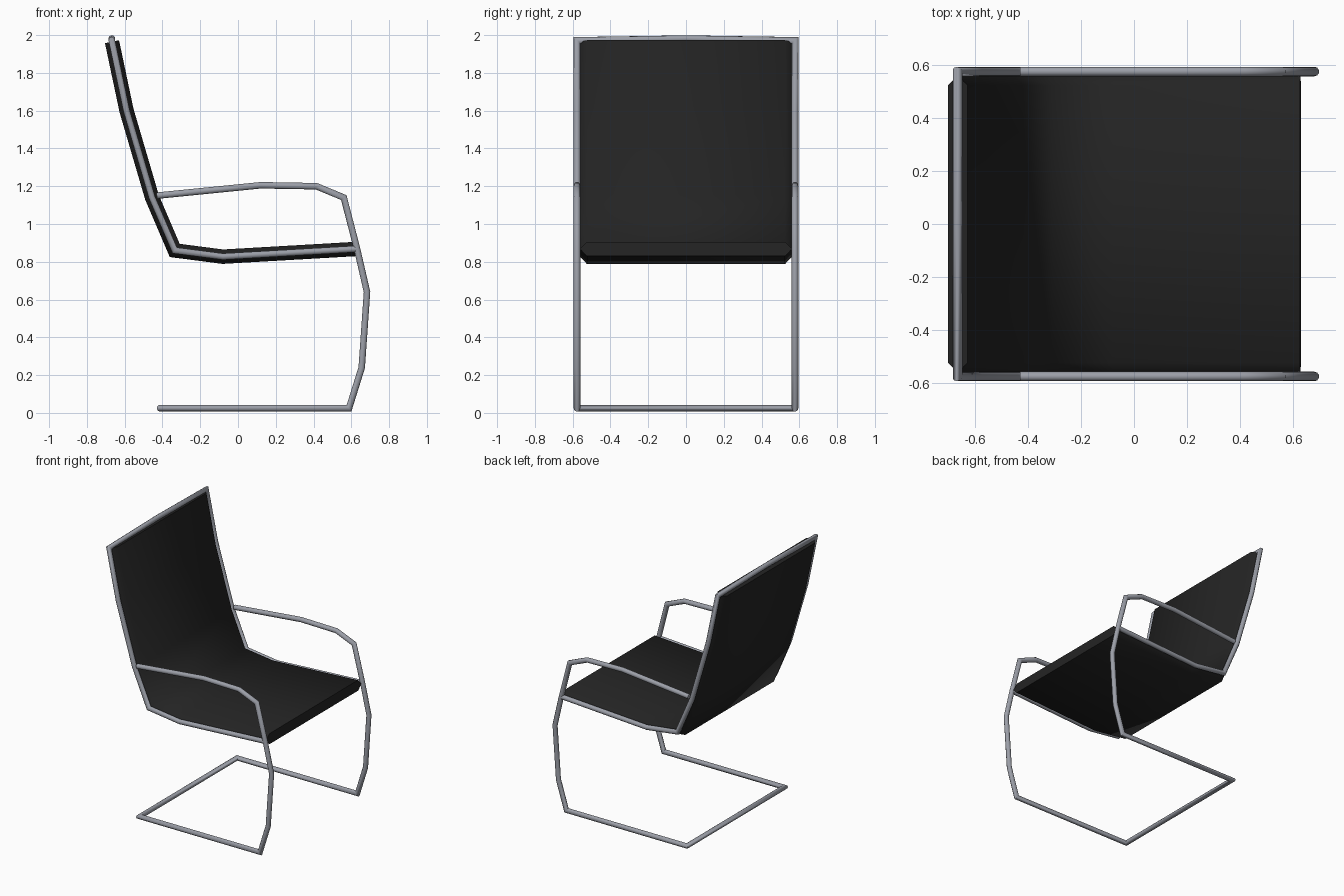
import bpy, bmesh
from math import cos, sin, pi, radians
from mathutils import Vector

cube = bpy.data.objects.get("Cube")
if cube:
    bpy.data.objects.remove(cube, do_unlink=True)

HALF_W = 0.577   # tube centre line to middle of chair
TUBE_R = 0.018


def material(name, rgb, rough, metal=0.0):
    m = bpy.data.materials.new(name)
    m.use_nodes = True
    m.diffuse_color = (*rgb, 1)
    bsdf = m.node_tree.nodes["Principled BSDF"]
    bsdf.inputs["Base Color"].default_value = (*rgb, 1)
    bsdf.inputs["Roughness"].default_value = rough
    bsdf.inputs["Metallic"].default_value = metal
    return m


def sweep(name, path, section, mat, angle):
    """Carry a flat section along a path, mitred at each bend and capped."""
    path = [Vector(p) for p in path]
    dirs = [(b - a).normalized() for a, b in zip(path, path[1:])]
    u = Vector((0, 1, 0))
    v = dirs[0].cross(u)
    ring = [path[0] + u * a + v * b for a, b in section]
    bm = bmesh.new()
    rows = [[bm.verts.new(p) for p in ring]]
    for i, d in enumerate(dirs):
        nxt = dirs[min(i + 1, len(dirs) - 1)]
        normal = (d + nxt).normalized()
        end = path[i + 1]
        ring = [p + d * ((end - p).dot(normal) / d.dot(normal)) for p in ring]
        rows.append([bm.verts.new(p) for p in ring])
    n = len(section)
    for r0, r1 in zip(rows, rows[1:]):
        for k in range(n):
            j = (k + 1) % n
            bm.faces.new((r0[k], r0[j], r1[j], r1[k]))
    bm.faces.new(rows[0])
    bm.faces.new(rows[-1])
    bmesh.ops.recalc_face_normals(bm, faces=bm.faces)
    mesh = bpy.data.meshes.new(name)
    bm.to_mesh(mesh)
    bm.free()
    obj = bpy.data.objects.new(name, mesh)
    bpy.context.collection.objects.link(obj)
    mesh.materials.append(mat)
    bpy.ops.object.select_all(action='DESELECT')
    obj.select_set(True)
    bpy.context.view_layer.objects.active = obj
    bpy.ops.object.shade_smooth_by_angle(angle=radians(angle))
    return obj


def mirrored_path(side, middle=()):
    """Run down one side of the chair, across, and back along the other."""
    left = [(x, HALF_W, z) for x, z in side]
    right = [(x, -HALF_W, z) for x, z in reversed(side)]
    return left + list(middle) + right


steel = material("grey steel", (0.33, 0.345, 0.39), 0.4)
fabric = material("black fabric", (0.017, 0.017, 0.017), 0.8)
circle = [(TUBE_R * cos(2 * pi * k / 10), TUBE_R * sin(2 * pi * k / 10))
          for k in range(10)]

# Arms, front legs and floor runners: one continuous tube
arm_side = [(-0.43, 1.15), (0.12, 1.205), (0.415, 1.2), (0.56, 1.14),
            (0.63, 0.87), (0.683, 0.64), (0.655, 0.24), (0.588, 0.025),
            (-0.412, 0.025)]
sweep("arm_and_base_tube", mirrored_path(arm_side), circle, steel, 50)

# Seat and back frame: one continuous tube with a slightly bowed top bar
seat_side = [(0.63, 0.868), (-0.08, 0.827), (-0.335, 0.86),
             (-0.455, 1.14), (-0.59, 1.6), (-0.668, 1.972)]
sweep("seat_frame_tube",
      mirrored_path(seat_side, [(-0.668, 0, 1.981)]), circle, steel, 50)

# Sling pad: chamfered slab following the frame
pad_section = [(0.561, 0), (0.525, 0.038), (-0.525, 0.038),
               (-0.561, 0), (-0.525, -0.038), (0.525, -0.038)]
pad_path = [(x, 0, z) for x, z in seat_side[:-1]] + [(-0.667, 0, 1.965)]
sweep("sling_pad", pad_path, pad_section, fabric, 70)
